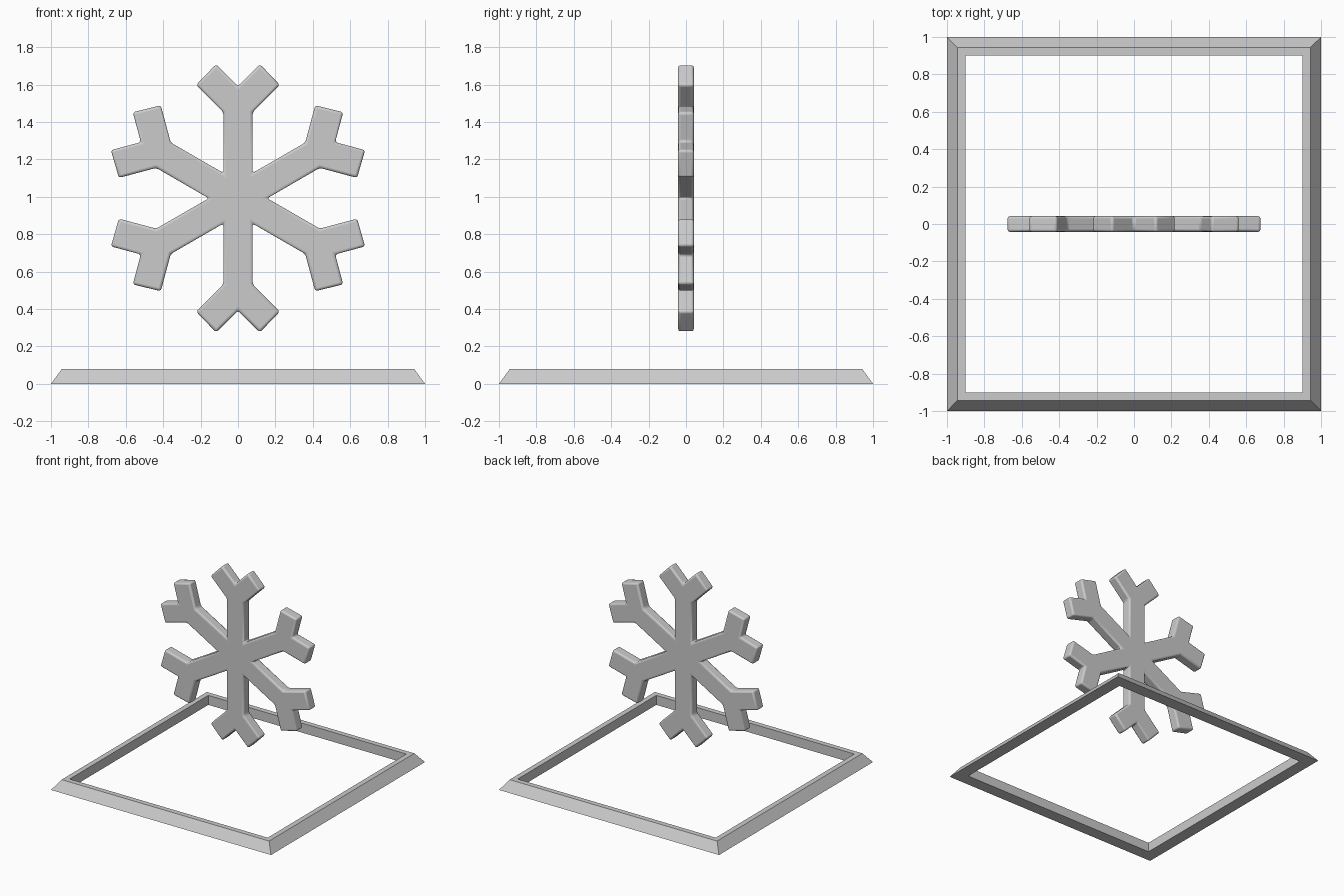
import bpy, bmesh, math

if "Cube" in bpy.data.objects:
    bpy.data.objects.remove(bpy.data.objects["Cube"])

def add_object(name, bm):
    bmesh.ops.recalc_face_normals(bm, faces=bm.faces)
    mesh = bpy.data.meshes.new(name)
    bm.to_mesh(mesh)
    bm.free()
    ob = bpy.data.objects.new(name, mesh)
    bpy.context.collection.objects.link(ob)
    return ob

# Base frame: mitred square ring, sloped outside and vertical inside
bm = bmesh.new()
profile = [(1.0, 0.0), (0.943, 0.078), (0.90, 0.078), (0.90, 0.0)]
corners = [(-1, -1), (1, -1), (1, 1), (-1, 1)]
rings = [[bm.verts.new((x * r, y * r, z)) for r, z in profile] for x, y in corners]
for i in range(4):
    a, b = rings[i], rings[(i + 1) % 4]
    for j in range(4):
        k = (j + 1) % 4
        bm.faces.new((a[j], b[j], b[k], a[k]))
add_object("base_frame", bm)

# Snowflake: one forked arm outline repeated six times, then extruded
HALF, THICK, CENTRE_Z = 0.078, 0.085, 0.992
half_arm = [(HALF, 0.46), (0.224, 0.606), (0.117, 0.717)]
arm = ([(HALF, HALF * math.sqrt(3))] + half_arm + [(0, 0.60)]
       + [(-x, z) for x, z in reversed(half_arm)])
bm = bmesh.new()
outline = []
for i in range(6):
    c, s = math.cos(i * math.pi / 3), math.sin(i * math.pi / 3)
    for x, z in arm:
        outline.append(bm.verts.new((x * c - z * s, -THICK / 2, x * s + z * c)))
face = bm.faces.new(outline)
ext = bmesh.ops.extrude_face_region(bm, geom=[face])
moved = [v for v in ext["geom"] if isinstance(v, bmesh.types.BMVert)]
bmesh.ops.translate(bm, verts=moved, vec=(0, THICK, 0))
flake = add_object("snowflake", bm)
flake.location.z = CENTRE_Z

# Softly rounded edges
bevel = flake.modifiers.new("rounded_edges", "BEVEL")
bevel.width = 0.014
bevel.segments = 3
bevel.limit_method = 'ANGLE'
bevel.angle_limit = math.radians(30)

bpy.context.view_layer.objects.active = flake
flake.select_set(True)
bpy.ops.object.shade_smooth_by_angle(angle=math.radians(35))
